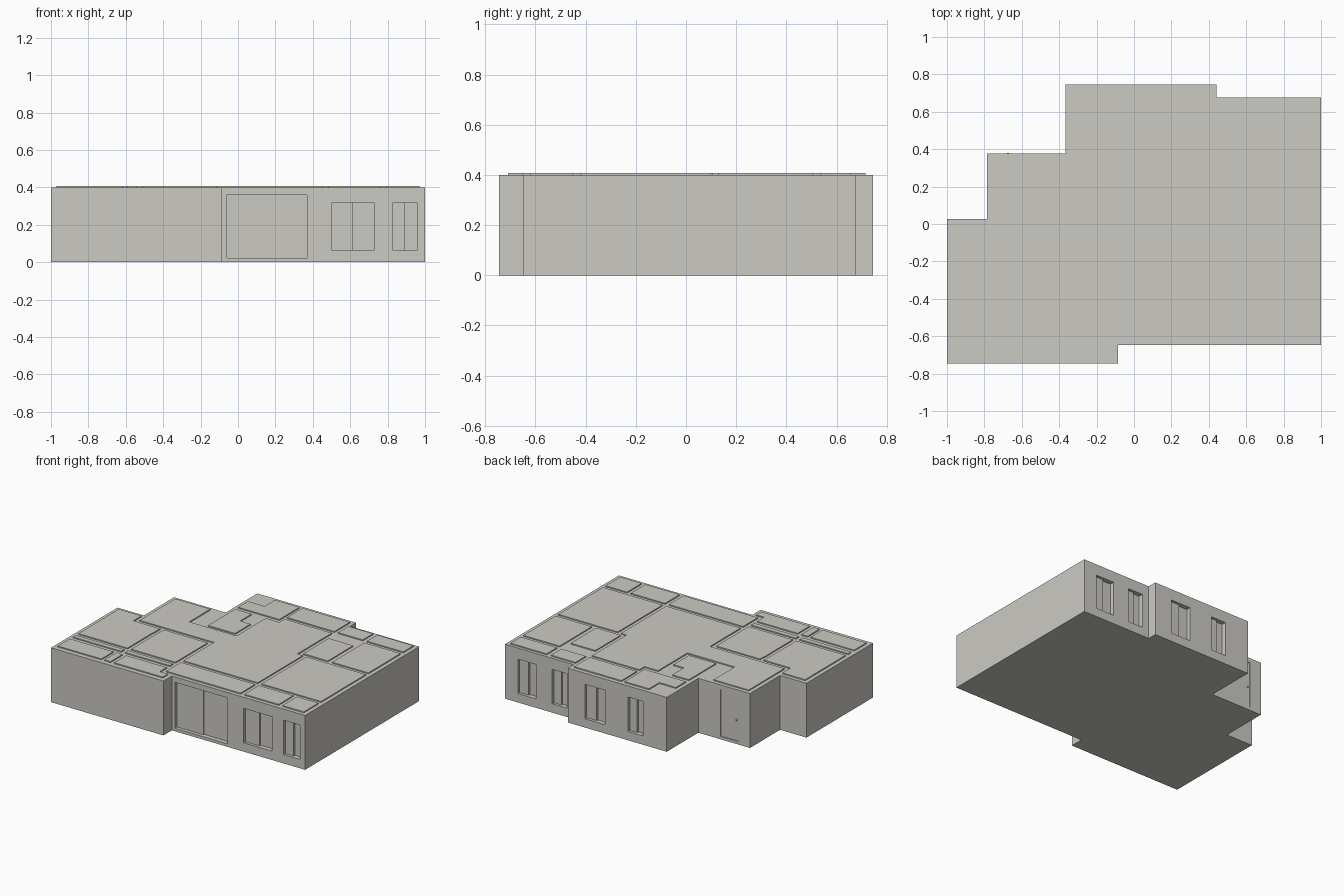
import bpy, bmesh

SLAB, TOP, ROOF = 0.022, 0.40, 0.408

grey = bpy.data.materials.new("warm_grey")
grey.diffuse_color = (0.60, 0.59, 0.55, 1)


def prism(name, pts, z0, z1):
    """Extrude a plan outline from z0 to z1."""
    bm = bmesh.new()
    face = bm.faces.new([bm.verts.new((x, y, z0)) for x, y in pts])
    ext = bmesh.ops.extrude_face_region(bm, geom=[face])
    for v in ext["geom"]:
        if isinstance(v, bmesh.types.BMVert):
            v.co.z = z1
    bmesh.ops.recalc_face_normals(bm, faces=bm.faces[:])
    me = bpy.data.meshes.new(name)
    bm.to_mesh(me)
    bm.free()
    me.materials.append(grey)
    ob = bpy.data.objects.new(name, me)
    bpy.context.collection.objects.link(ob)
    return ob


def rect(x0, x1, y0, y1):
    return [(x0, y0), (x1, y0), (x1, y1), (x0, y1)]


def box(name, x0, x1, y0, y1, z0, z1):
    y0, y1 = sorted((y0, y1))
    return prism(name, rect(x0, x1, y0, y1), z0, z1)


# Floor slab and walls share one outline
outline = [(-1, -0.745), (-0.085, -0.745), (-0.085, -0.648), (1, -0.648),
           (1, 0.677), (0.44, 0.677), (0.44, 0.745), (-0.365, 0.745),
           (-0.365, 0.378), (-0.785, 0.378), (-0.785, 0.028), (-1, 0.028)]
prism("floor_slab", outline, 0, SLAB)
walls = prism("walls", outline, SLAB, TOP)


def recess(x0, x1, y, out, z0, z1, depth):
    """Cut a pocket into a wall whose outside faces out (+1 or -1 in y)."""
    cutter = box("cutter", x0, x1, y + out * 0.05, y - out * depth, z0, z1)
    cutter.hide_render = True
    mod = walls.modifiers.new("opening", "BOOLEAN")
    mod.operation, mod.solver, mod.object = "DIFFERENCE", "EXACT", cutter
    bpy.context.view_layer.objects.active = walls
    bpy.ops.object.modifier_apply(modifier=mod.name)
    bpy.data.objects.remove(cutter)


# Sliding windows and patio door: recess plus a forward pane on the left half
openings = [("patio_door", -0.06, 0.37, -0.648, -1, 0.01, 0.36),
            ("front_window_wide", 0.50, 0.73, -0.648, -1, 0.065, 0.318),
            ("front_window_narrow", 0.825, 0.96, -0.648, -1, 0.065, 0.318),
            ("back_window_a", 0.745, 0.895, 0.677, 1, 0.065, 0.318),
            ("back_window_b", 0.495, 0.615, 0.677, 1, 0.065, 0.318),
            ("back_window_c", 0.138, 0.30, 0.745, 1, 0.065, 0.318),
            ("back_window_d", -0.17, -0.05, 0.745, 1, 0.065, 0.318)]
for name, x0, x1, y, out, z0, z1 in openings:
    recess(x0, x1, y, out, z0, z1, 0.034)
    mid = (x0 + x1) / 2
    a, b = (x0, mid) if out < 0 else (mid, x1)
    front = 0.026 if name == "patio_door" else 0.020
    box(name + "_pane", a, b, y - out * front, y - out * 0.036,
        max(z0, SLAB), z1)

# Entrance door, slightly inset, with a round knob
recess(-0.69, -0.545, 0.378, 1, 0.01, 0.365, 0.006)
bpy.ops.mesh.primitive_uv_sphere_add(segments=12, ring_count=8, radius=0.006,
                                     location=(-0.673, 0.375, 0.175))
knob = bpy.context.object
knob.name = "door_knob"
knob.data.materials.append(grey)
bpy.ops.object.shade_smooth_by_angle()

# Raised roof panels, one over each room
rooms = [rect(0.025, 0.41, 0.535, 0.715), rect(0.44, 0.64, 0.535, 0.655),
         rect(0.675, 0.97, 0.535, 0.655), rect(0.44, 0.64, 0.13, 0.425),
         rect(0.675, 0.97, 0.13, 0.505), rect(0.485, 0.97, -0.42, 0.10),
         rect(0.485, 0.765, -0.62, -0.45), rect(0.795, 0.97, -0.62, -0.45),
         rect(-0.15, 0.455, -0.62, -0.45), rect(-0.97, -0.575, -0.535, -0.50),
         rect(-0.545, -0.18, -0.535, -0.50), rect(-0.97, -0.615, -0.71, -0.57),
         rect(-0.59, -0.54, -0.71, -0.57),
         # Stepped rooms
         [(-0.51, -0.71), (-0.115, -0.71), (-0.115, -0.65), (-0.18, -0.65),
          (-0.18, -0.57), (-0.51, -0.57)],
         [(-0.97, -0.47), (-0.57, -0.47), (-0.57, -0.19), (-0.565, -0.095),
          (-0.785, -0.095), (-0.785, 0), (-0.97, 0)],
         [(-0.54, -0.47), (-0.18, -0.47), (-0.18, -0.095), (-0.535, -0.095),
          (-0.54, -0.17)],
         [(-0.335, 0.48), (0, 0.48), (0, 0.715), (-0.2, 0.715),
          (-0.2, 0.595), (-0.335, 0.595)],
         [(-0.335, 0.13), (-0.115, 0.13), (-0.115, 0.31), (-0.2, 0.31),
          (-0.2, 0.445), (-0.335, 0.445)],
         # Central hall
         [(-0.15, -0.42), (0.455, -0.42), (0.455, 0.105), (0.41, 0.105),
          (0.41, 0.505), (0.025, 0.505), (0.025, 0.445), (-0.085, 0.445),
          (-0.085, 0.105), (-0.47, 0.105), (-0.47, 0.35), (-0.755, 0.35),
          (-0.755, -0.065), (-0.15, -0.065)]]
for i, pts in enumerate(rooms):
    prism(f"roof_panel_{i + 1}", pts, TOP, ROOF)
